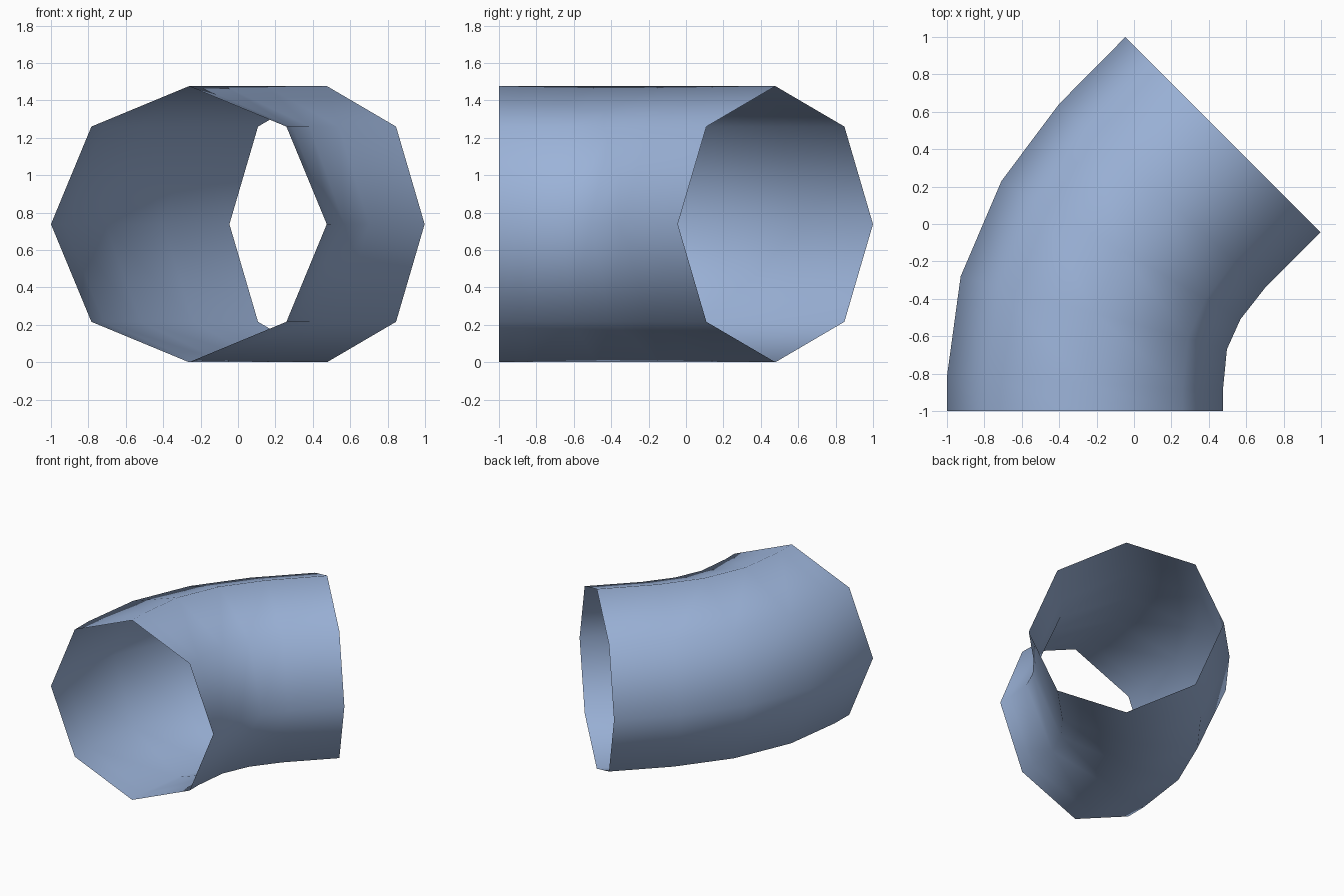
import bpy
import bmesh
from math import sin, cos, pi, radians

cube = bpy.data.objects.get("Cube")
if cube:
    bpy.data.objects.remove(cube, do_unlink=True)

SIDES = 8
RADIUS = 0.738

# Path stations: centre x, centre y, turn in degrees
STATIONS = [
    (-0.262, -1.0, 0),
    (-0.262, -0.85, 3.5),
    (-0.215, -0.475, 15.3),
    (-0.07, -0.14, 30),
    (0.15, 0.15, 41.7),
    (0.476, 0.478, 45),
]

# Flat blue colour
blue = bpy.data.materials.new("pale_blue")
blue.use_nodes = True
colour = (0.33, 0.45, 0.69, 1)
blue.diffuse_color = colour
blue.node_tree.nodes["Principled BSDF"].inputs["Base Color"].default_value = colour


def add_ring(bm, x, y, turn):
    """One octagonal cross-section, standing upright across the path."""
    a = radians(turn)
    ring = []
    for i in range(SIDES):
        t = 2 * pi * i / SIDES
        across = RADIUS * cos(t)
        ring.append(bm.verts.new((x + across * cos(a), y - across * sin(a),
                                  RADIUS + RADIUS * sin(t))))
    return ring


# Open bent pipe: skin between neighbouring rings
bm = bmesh.new()
rings = [add_ring(bm, *s) for s in STATIONS]
for near, far in zip(rings, rings[1:]):
    for i in range(SIDES):
        j = (i + 1) % SIDES
        face = bm.faces.new((near[i], near[j], far[j], far[i]))
        face.smooth = True

# Turn the skin outward if needed
bm.normal_update()
first = bm.faces[:][0]
if first.normal.x < 0:
    bmesh.ops.reverse_faces(bm, faces=bm.faces[:])

mesh = bpy.data.meshes.new("pipe_bend")
bm.to_mesh(mesh)
bm.free()
mesh.materials.append(blue)
pipe = bpy.data.objects.new("pipe_bend", mesh)
bpy.context.collection.objects.link(pipe)
